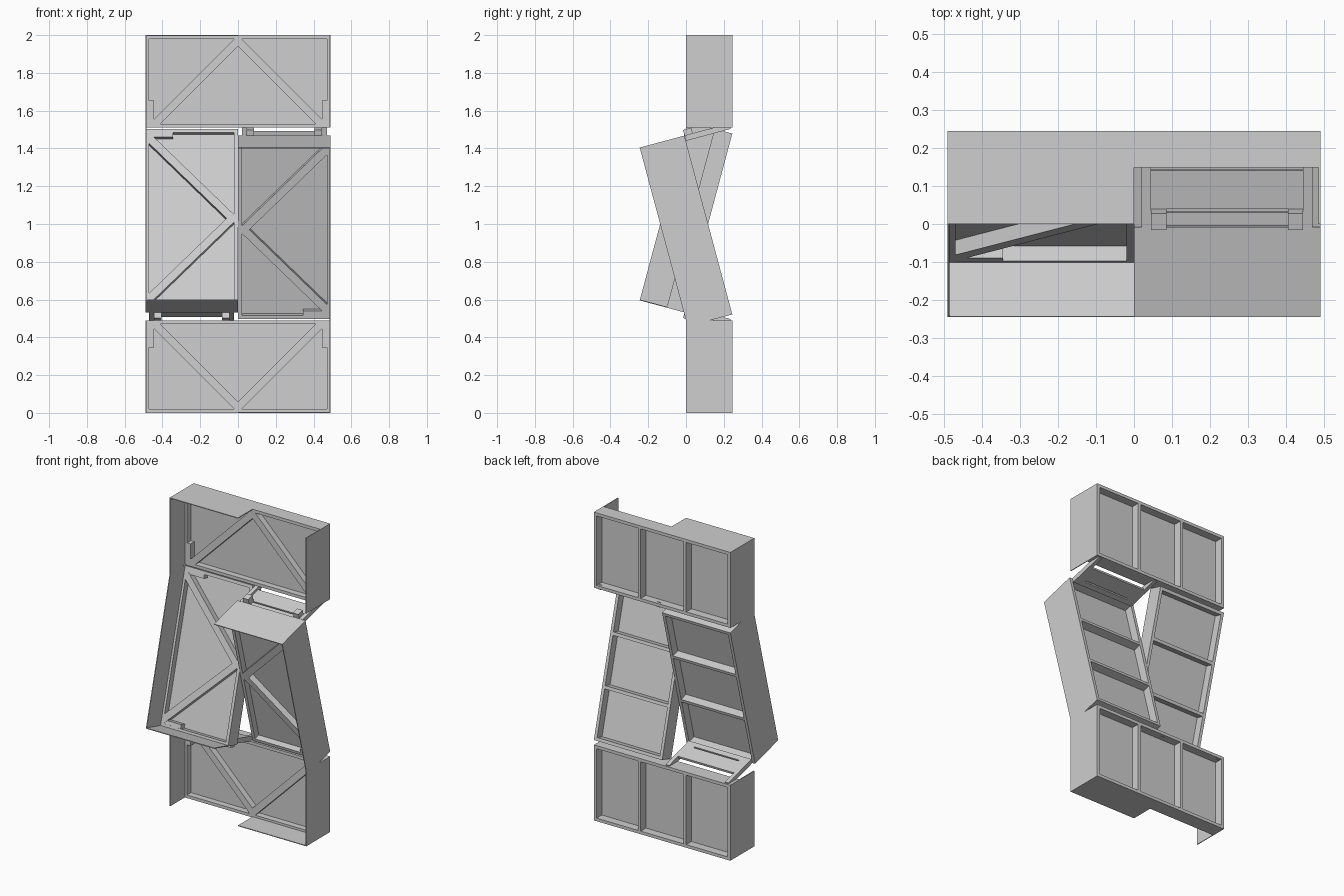
import bpy, bmesh
from math import radians
from mathutils import Matrix

cube = bpy.data.objects.get("Cube")
if cube:
    bpy.data.objects.remove(cube)

GREY = (0.62, 0.62, 0.62, 1)
grey = bpy.data.materials.new("light_grey")
grey.use_nodes = True
grey.diffuse_color = GREY
grey.node_tree.nodes["Principled BSDF"].inputs["Base Color"].default_value = GREY

L, S = 0.49, 0.245            # half length and half height of a panel
FRONT, SHEET, BACK = 0.148, 0.188, 0.245
RAIL, SKIN = 0.02, 0.005


def rect(x0, x1, z0, z1, y0, y1):
    return [(x0, z0), (x1, z0), (x1, z1), (x0, z1)], y0, y1


def mirrored(solid):
    outline, y0, y1 = solid
    return [(-x, z) for x, z in outline], y0, y1


def build(name, solids, matrix):
    """Extrude x/z outlines along y and join them into one object."""
    bm = bmesh.new()
    for outline, y0, y1 in solids:
        face = bm.faces.new([bm.verts.new((x, y0, z)) for x, z in outline])
        new = bmesh.ops.extrude_face_region(bm, geom=[face])["geom"]
        verts = [v for v in new if isinstance(v, bmesh.types.BMVert)]
        bmesh.ops.translate(bm, vec=(0, y1 - y0, 0), verts=verts)
    bmesh.ops.recalc_face_normals(bm, faces=bm.faces)
    mesh = bpy.data.meshes.new(name)
    bm.to_mesh(mesh)
    bm.free()
    mesh.materials.append(grey)
    obj = bpy.data.objects.new(name, mesh)
    obj.matrix_world = matrix
    bpy.context.collection.objects.link(obj)


def panel(name, matrix, skirts):
    il, is_ = L - RAIL, S - RAIL
    # outer frame
    frame = [rect(-L, L, is_, S, FRONT, BACK), rect(-L, L, -S, -is_, FRONT, BACK)]
    end = rect(il, L, -is_, is_, FRONT, BACK)
    build(name + "_frame", frame + [end, mirrored(end)], matrix)
    # sheet in the middle of the frame
    build(name + "_sheet", [rect(-il, il, -is_, is_, SHEET, SHEET + 0.004)], matrix)
    # front braces meeting at the middle of the upper rail
    brace = ([(0, is_), (-RAIL, is_), (-il, -is_), (-il + 0.06, -is_), (0, S - 0.06)],
             FRONT, SHEET)
    build(name + "_braces", [brace, mirrored(brace)], matrix)
    # corner blocks
    block = rect(-il, -il + 0.025, -is_, -is_ + 0.125, FRONT + 0.001, SHEET)
    build(name + "_corner_blocks", [block, mirrored(block)], matrix)
    # two back stiles forming three bays
    stile = rect(L / 3 - RAIL / 2, L / 3 + RAIL / 2, -is_, is_, SHEET + 0.004, BACK)
    build(name + "_stiles", [stile, mirrored(stile)], matrix)
    # thin skirts standing forward of the frame
    build(name + "_skirts", skirts, matrix)


def link(name, matrix):
    # tilted ladder joining a leaning panel to a fixed one
    mid = S
    rails = [rect(a, a + 0.025, 0, 0.03, 0, BACK) for a in (0.02, 2 * mid - 0.045)]
    build(name + "_rails", rails, matrix)
    blocks = [rect(a, a + 0.04, 0, 0.06, 0, 0.045) for a in (0.045, 2 * mid - 0.085)]
    build(name + "_blocks", blocks, matrix)
    build(name + "_plate", [rect(0.045, 2 * mid - 0.045, 0, 0.015, 0.045, 0.15)], matrix)
    build(name + "_crossbar", [rect(0.085, 2 * mid - 0.085, 0, 0.015, 0, 0.036)], matrix)


end_skirt = rect(L - SKIN, L, -S, S, 0, FRONT)
fixed_skirts = [end_skirt, mirrored(end_skirt), rect(-L, 0, S - SKIN, S, 0, FRONT)]
leaning_skirts = [end_skirt, rect(-L, L, -S, -S + SKIN, 0, FRONT)]

tilt = Matrix.Rotation(radians(15), 4, "X")
upper = Matrix.Translation((0, 0, 2 - S))
leaning = (Matrix.Translation((S, 0, 0.963)) @ tilt @ Matrix.Rotation(radians(-90), 4, "Y")
           @ Matrix.Translation((0, -BACK / 2, 0)))
joint = Matrix.Translation((0, 0, 1.44)) @ tilt
half_turn = Matrix.Translation((0, 0, 2)) @ Matrix.Rotation(radians(180), 4, "Y")

# the lower half repeats the upper half, turned half way round
for turn, fixed, side in ((Matrix(), "upper", "left"), (half_turn, "lower", "right")):
    panel(fixed + "_panel", turn @ upper, fixed_skirts)
    panel(side + "_leaning_panel", turn @ leaning, leaning_skirts)
    link(fixed + "_link", turn @ joint)
